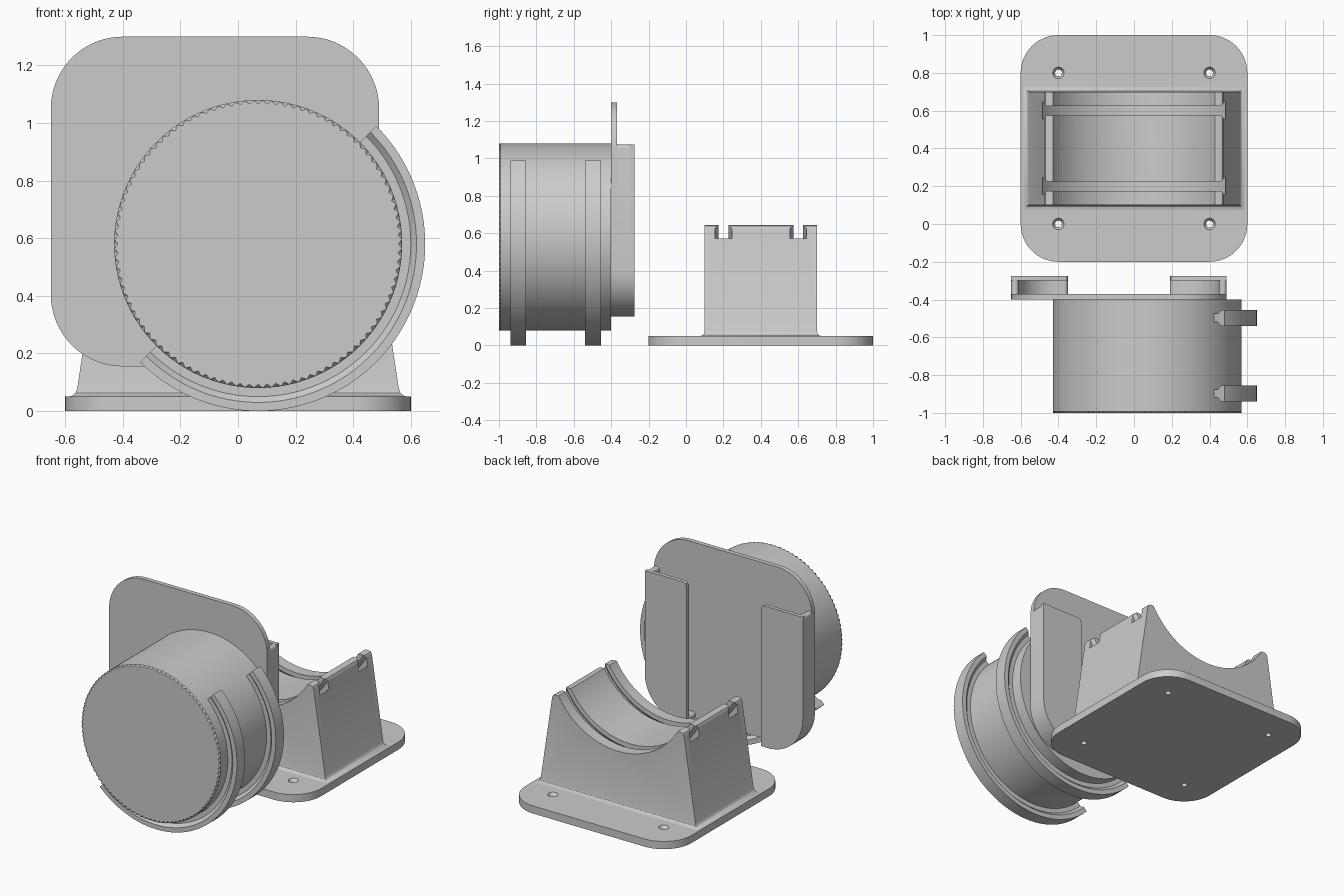
import bpy, bmesh, math
from math import sin, cos, pi, radians

if "Cube" in bpy.data.objects:
    bpy.data.objects.remove(bpy.data.objects["Cube"])

grey = bpy.data.materials.new("plain_grey")
grey.diffuse_color = (0.6, 0.6, 0.6, 1)
grey.use_nodes = True
grey.node_tree.nodes["Principled BSDF"].inputs["Base Color"].default_value = grey.diffuse_color


def finish(name, bm):
    bmesh.ops.recalc_face_normals(bm, faces=bm.faces[:])
    me = bpy.data.meshes.new(name)
    bm.to_mesh(me)
    bm.free()
    me.materials.append(grey)
    ob = bpy.data.objects.new(name, me)
    bpy.context.collection.objects.link(ob)
    return ob


def loft(name, rings, caps=True, closed=False):
    """Skin a list of equal-length closed rings of points."""
    bm = bmesh.new()
    vs = [[bm.verts.new(p) for p in r] for r in rings]
    n = len(vs[0])
    pairs = list(zip(vs, vs[1:])) + ([(vs[-1], vs[0])] if closed else [])
    for a, b in pairs:
        for i in range(n):
            j = (i + 1) % n
            bm.faces.new((a[i], a[j], b[j], b[i]))
    if caps and not closed:
        bm.faces.new(vs[0])
        bm.faces.new(vs[-1])
    return finish(name, bm)


def slab_y(name, pts, y0, y1):
    return loft(name, [[(x, y, z) for x, z in pts] for y in (y0, y1)])


def arc(cx, cy, r, a0, a1, n=16):
    return [(cx + r * cos(radians(a0 + (a1 - a0) * i / n)),
             cy + r * sin(radians(a0 + (a1 - a0) * i / n))) for i in range(n + 1)]


def rounded_rect(x0, x1, y0, y1, r):
    return (arc(x1 - r, y1 - r, r, 0, 90) + arc(x0 + r, y1 - r, r, 90, 180)
            + arc(x0 + r, y0 + r, r, 180, 270) + arc(x1 - r, y0 + r, r, 270, 360))


def sweep(name, profile, cx, cy, cz, a0, a1, n, closed=False):
    """Sweep a (radius, y) profile around an axis parallel to y."""
    steps = n if closed else n + 1
    rings = []
    for i in range(steps):
        a = radians(a0 + (a1 - a0) * i / n)
        rings.append([(cx + r * cos(a), cy + y, cz + r * sin(a)) for r, y in profile])
    return loft(name, rings, closed=closed)


def cut(ob, cutter):
    m = ob.modifiers.new("cut", 'BOOLEAN')
    m.operation, m.solver, m.object = 'DIFFERENCE', 'EXACT', cutter
    bpy.context.view_layer.objects.active = ob
    bpy.ops.object.modifier_apply(modifier=m.name)
    bpy.data.objects.remove(cutter)


def circle_y(cx, cz, r, y, n=128):
    return [(cx + r * cos(2 * pi * i / n), y, cz + r * sin(2 * pi * i / n)) for i in range(n)]


# Drum with finely notched front rim
CX, CZ = 0.07, 0.58
N = 200
rim = [(CX + r * cos(2 * pi * i / N), -1.0, CZ + r * sin(2 * pi * i / N))
       for i in range(N) for r in [0.5 if i % 2 else 0.487]]
loft("drum", [rim, circle_y(CX, CZ, 0.5, -0.992, N), circle_y(CX, CZ, 0.5, -0.4, N)])

# Curved T-section rails on the drum
rail = [(0.495, -0.022), (0.53, -0.022), (0.55, -0.042), (0.58, -0.042),
        (0.58, 0.042), (0.55, 0.042), (0.53, 0.022), (0.495, 0.022)]
for label, y in (("front", -0.897), ("rear", -0.497)):
    sweep("rail_" + label, rail, CX, y, CZ, -135, 45, 72)

# Mounting plate behind the drum
slab_y("back_plate", rounded_rect(-0.65, 0.49, 0.155, 1.3, 0.25), -0.4, -0.37)

# Hooked guides on the plate: outer wall plus overhanging flange, mirrored
MID = -0.08
for label, s in (("left", 1), ("right", -1)):
    def side(pts):
        return [(MID + s * (x - MID), z) for x, z in pts]
    corner = arc(-0.4, 0.405, 0.25, 180, 270)
    flange = [(-0.35, 1.05), (-0.356, 1.068), (-0.37, 1.075), (-0.65, 1.075)] + corner + [(-0.35, 0.155)]
    slab_y("guide_flange_" + label, side(flange), -0.30, -0.275)
    wall = (arc(-0.63, 1.055, 0.02, 0, 180, 10) + corner
            + arc(-0.37, 0.175, 0.02, -90, 90, 10)
            + arc(-0.4, 0.405, 0.21, 270, 180))
    slab_y("guide_wall_" + label, side(wall), -0.37, -0.30)

# Base plate with countersunk screw holes
foot = rounded_rect(-0.6, 0.6, -0.2, 1.0, 0.2)
base = loft("base_plate", [[(x, y, z) for x, y in foot] for z in (0.0, 0.05)])
for hx in (-0.4, 0.4):
    for hy in (0.0, 0.8):
        rings = [[(hx + r * cos(2 * pi * i / 24), hy + r * sin(2 * pi * i / 24), z)
                  for i in range(24)]
                 for z, r in ((-0.02, 0.018), (0.03, 0.018), (0.052, 0.032))]
        cut(base, loft("hole_cutter", rings))

# Cradle: tapered block with a flared foot and softened top edge
levels = [(0.05, 0.585, 0.325), (0.054, 0.573, 0.313), (0.063, 0.564, 0.304),
          (0.08, 0.558, 0.30), (0.625, 0.476, 0.30), (0.64, 0.469, 0.30), (0.645, 0.458, 0.30)]
cradle = loft("cradle", [[(-hx, 0.4 - hy, z), (hx, 0.4 - hy, z),
                          (hx, 0.4 + hy, z), (-hx, 0.4 + hy, z)] for z, hx, hy in levels])
AZ = 0.90
cut(cradle, loft("bowl_cutter", [circle_y(0, AZ, 0.5, -0.1), circle_y(0, AZ, 0.5, 0.9)]))

# T-slots in the cradle that receive the rails
slot = [(0.45, -0.026), (0.53, -0.026), (0.55, -0.045), (0.585, -0.045),
        (0.585, 0.045), (0.55, 0.045), (0.53, 0.026), (0.45, 0.026)]
for y in (0.2, 0.6):
    cut(cradle, sweep("slot_cutter", slot, 0, y, AZ, 0, 360, 128, closed=True))

# Smooth curved faces, keep the edges crisp
bpy.ops.object.select_all(action='DESELECT')
for ob in bpy.context.scene.objects:
    ob.select_set(True)
bpy.context.view_layer.objects.active = cradle
bpy.ops.object.shade_smooth_by_angle(angle=radians(28))
